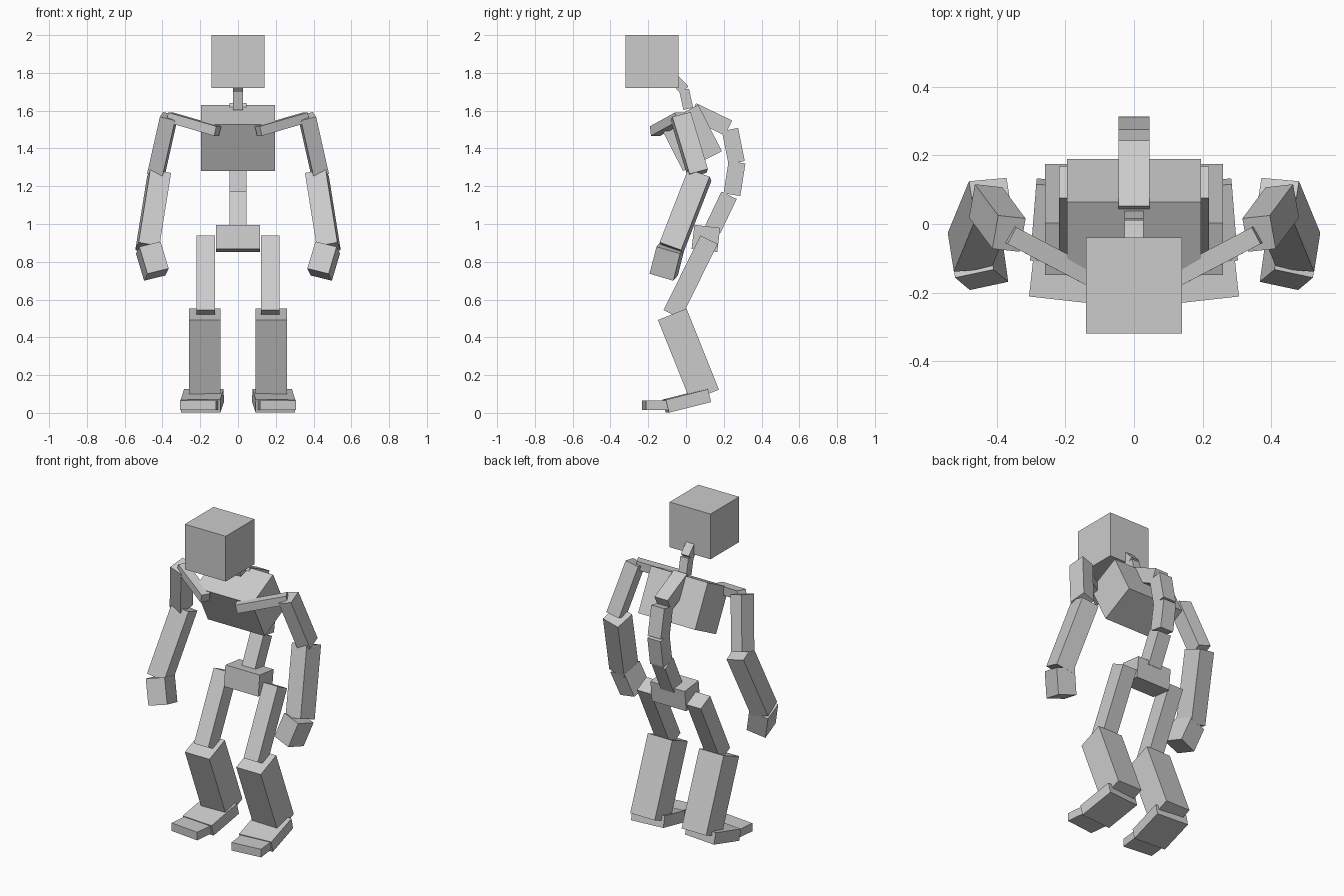
import bpy, math
from mathutils import Vector, Matrix


def bone(name, start, end, width, depth, yaw=0.0):
    """Box running from start to end; yaw turns its cross-section about z."""
    s, e = Vector(start), Vector(end)
    axis = (e - s).normalized()
    side = Vector((math.cos(math.radians(yaw)), math.sin(math.radians(yaw)), 0))
    side = (side - axis * side.dot(axis)).normalized()
    fwd = axis.cross(side)
    rot = Matrix((side, fwd, axis)).transposed().to_4x4()
    bpy.ops.mesh.primitive_cube_add(size=1)
    ob = bpy.context.object
    ob.name = name
    ob.matrix_world = (Matrix.Translation((s + e) / 2) @ rot
                       @ Matrix.Diagonal((width, depth, (e - s).length, 1)))
    return ob


# Centre parts: name, (y, z) start, (y, z) end, width, depth
centre = [
    ("head", (-0.18, 1.72), (-0.18, 2.0), 0.28, 0.28),
    ("upper_neck", (-0.008, 1.71), (-0.06, 1.765), 0.055, 0.055),
    ("lower_neck", (0.012, 1.61), (-0.01, 1.71), 0.055, 0.053),
    ("chest", (0.087, 1.333), (-0.038, 1.578), 0.39, 0.231),
    ("spine_top", (0.225, 1.508), (0.034, 1.6), 0.09, 0.088),
    ("spine_upper", (0.268, 1.325), (0.233, 1.5), 0.09, 0.088),
    ("spine_middle", (0.243, 1.155), (0.27, 1.327), 0.09, 0.09),
    ("spine_lower", (0.142, 0.972), (0.228, 1.152), 0.09, 0.09),
    ("pelvis", (0.0975, 0.86), (0.1125, 0.9875), 0.235, 0.137),
]
for name, (y0, z0), (y1, z1), w, d in centre:
    bone(name, (0, y0, z0), (0, y1, z1), w, d)

# Limb parts, given for the +x side and mirrored
limbs = [
    ("upper_arm", (0.365, -0.028, 1.57), (0.433, 0.063, 1.268), 0.083, 0.102, 10),
    ("forearm", (0.418, 0.073, 1.26), (0.48, -0.078, 0.872), 0.112, 0.122, -9),
    ("hand", (0.475, -0.082, 0.875), (0.432, -0.118, 0.732), 0.118, 0.132, -8),
    ("thigh", (0.17, 0.122, 0.917), (0.17, -0.073, 0.522), 0.098, 0.102, 0),
    ("shin", (0.176, -0.073, 0.522), (0.176, 0.099, 0.093), 0.168, 0.163, 0),
    ("foot", (0.18, 0.116, 0.092), (0.198, -0.107, 0.036), 0.21, 0.07, 6),
    ("toes", (0.199, -0.105, 0.04), (0.212, -0.222, 0.04), 0.19, 0.05, 6.5),
]
for tag, s in (("left", 1), ("right", -1)):
    for name, a, b, w, d, yaw in limbs:
        bone(f"{tag}_{name}", (s * a[0], *a[1:]), (s * b[0], *b[1:]), w, d, s * yaw)
    # Collarbone, with its cross-section lined up along the bone's right angle
    bone(f"{tag}_collarbone", (s * 0.108, -0.164, 1.492), (s * 0.362, -0.031, 1.565),
         0.055, 0.052, s * -63)
